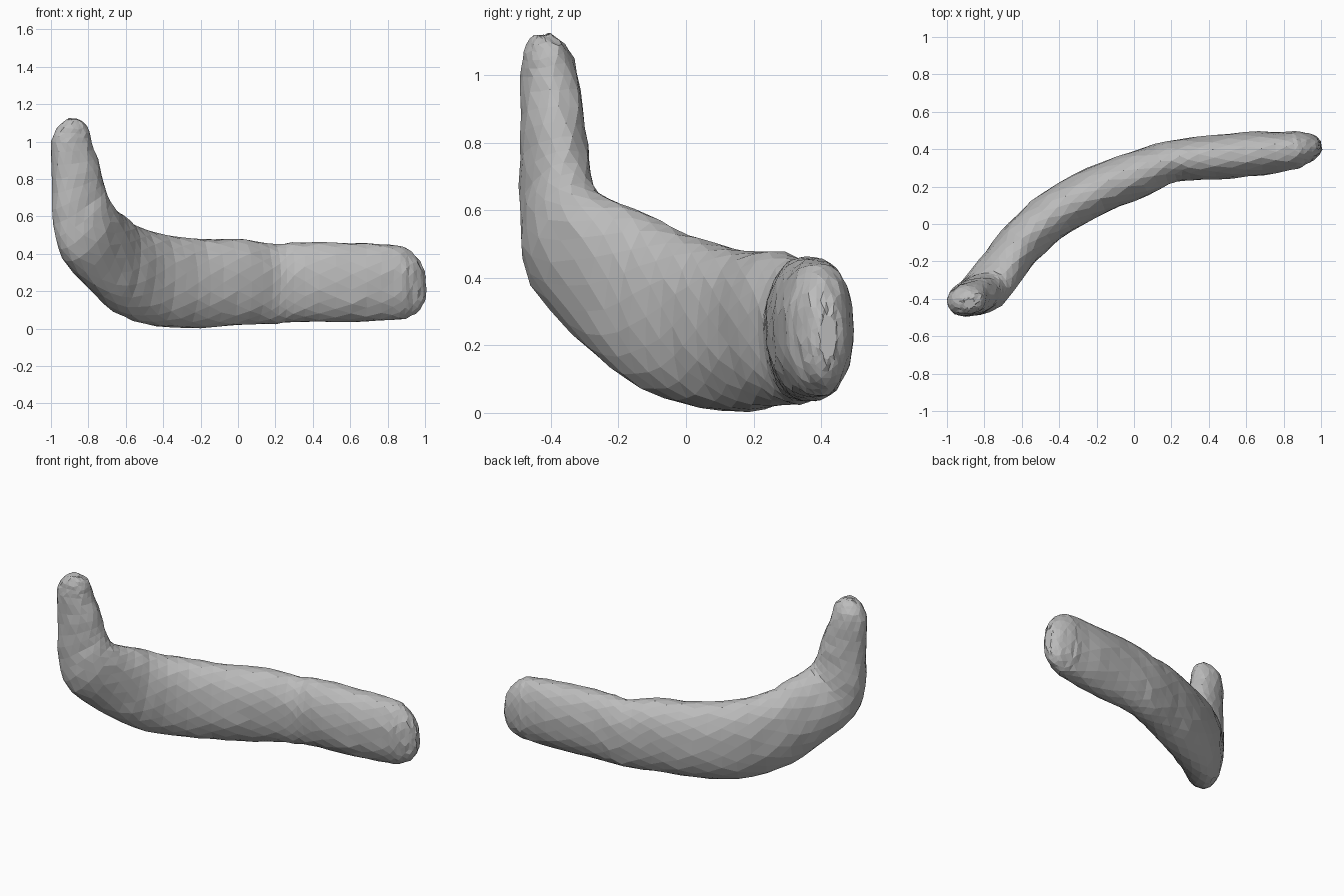
import bpy
import bmesh
import math
import random
from mathutils import Vector

random.seed(4)
SIDES = 18
STEPS = 3
ROUGHNESS = 0.004

default_cube = bpy.data.objects.get("Cube")
if default_cube:
    bpy.data.objects.remove(default_cube, do_unlink=True)


def make_material(name, colour):
    material = bpy.data.materials.new(name)
    material.use_nodes = True
    material.diffuse_color = colour
    material.node_tree.nodes["Principled BSDF"].inputs["Base Color"].default_value = colour
    return material


def straight(x, y, low, high, half_width):
    """Upright section of the long arm."""
    return Vector((x, y, high)), Vector((x, y, low)), half_width


def tilted(inner, outer, half_width):
    """Section of the bend or the upright arm."""
    return Vector(inner), Vector(outer), half_width


# Sections from the tip of the long arm to the tip of the upright arm
sections = [
    straight(1, .42, .16, .29, .025),
    straight(.97, .415, .1, .36, .06),
    straight(.9, .405, .055, .43, .09),
    straight(.82, .39, .045, .45, .105),
    straight(.6, .37, .035, .46, .12),
    straight(.35, .35, .035, .465, .115),
    straight(.2, .335, .025, .45, .11),
    straight(.03, .27, .02, .48, .125),
    straight(-.2, .18, .005, .48, .13),
    tilted((-.4, .07, .505), (-.42, .06, .01), .13),
    tilted((-.55, -.05, .55), (-.6, -.1, .06), .125),
    tilted((-.63, -.17, .61), (-.74, -.25, .17), .12),
    tilted((-.68, -.3, .66), (-.92, -.41, .36), .115),
    tilted((-.71, -.34, .74), (-.985, -.43, .56), .1),
    tilted((-.74, -.355, .86), (-.99, -.435, .8), .092),
    tilted((-.785, -.38, 1), (-.995, -.43, 1), .082),
    tilted((-.805, -.4, 1.08), (-.955, -.44, 1.08), .06),
    tilted((-.85, -.42, 1.12), (-.91, -.43, 1.12), .025),
]


def blend(a, b, c, d, t):
    """Smooth curve from b to c."""
    return b + (c - a) * (t / 2) + (a * 2 - b * 5 + c * 4 - d) * (t * t / 2) \
        + (b * 3 - a - c * 3 + d) * (t ** 3 / 2)


# Refine the sections along the path
rings = []
last = len(sections) - 1
for i in range(last):
    around = [sections[min(max(i + k, 0), last)] for k in (-1, 0, 1, 2)]
    for step in range(STEPS):
        rings.append([blend(*values, step / STEPS) for values in zip(*around)])
rings.append(sections[last])
centres = [(inner + outer) / 2 for inner, outer, width in rings]


def rounded(value):
    """Slightly squarer than a plain ellipse."""
    return math.copysign(abs(value) ** 0.93, value)


# Loft the bent body through the rings
bm = bmesh.new()
loops = []
for i, (inner, outer, width) in enumerate(rings):
    tangent = centres[min(i + 1, len(rings) - 1)] - centres[max(i - 1, 0)]
    rise = (inner - outer) / 2
    side = rise.cross(tangent).normalized() * width
    loop = []
    for k in range(SIDES):
        angle = math.tau * (k + 0.5 * (i % 2)) / SIDES
        point = centres[i] + rise * rounded(math.cos(angle)) + side * rounded(math.sin(angle))
        offset = Vector([random.uniform(-ROUGHNESS, ROUGHNESS) for axis in range(3)])
        loop.append(bm.verts.new(point + offset))
    loops.append(loop)

for i, (first, second) in enumerate(zip(loops, loops[1:])):
    for k in range(SIDES):
        n = (k + 1) % SIDES
        if i % 2:
            bm.faces.new((first[k], second[k], second[n]))
            bm.faces.new((first[k], second[n], first[n]))
        else:
            bm.faces.new((first[k], second[k], first[n]))
            bm.faces.new((first[n], second[k], second[n]))

# Close both tips
bm.faces.new(loops[0])
bm.faces.new(list(reversed(loops[-1])))
bmesh.ops.recalc_face_normals(bm, faces=bm.faces)

mesh = bpy.data.meshes.new("bent_body")
bm.to_mesh(mesh)
bm.free()
body = bpy.data.objects.new("bent_body", mesh)
bpy.context.scene.collection.objects.link(body)
mesh.materials.append(make_material("plain grey", (0.5, 0.5, 0.5, 1)))
